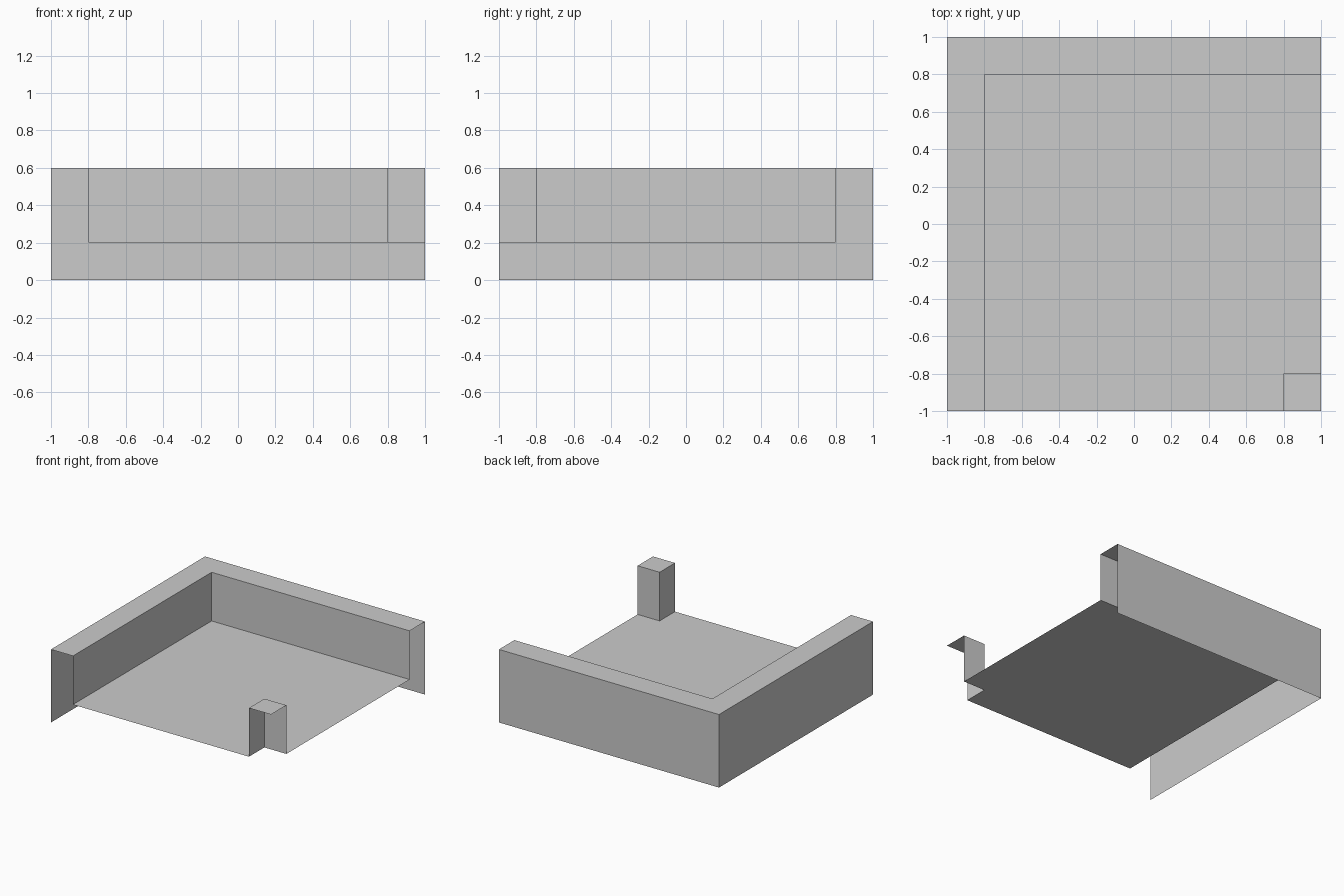
import bpy
import bmesh

if "Cube" in bpy.data.objects:
    bpy.data.objects.remove(bpy.data.objects["Cube"])

FLOOR_Z, TOP_Z = 0.2, 0.6


def l_path(inset, z):
    """L-shaped line along the left and back sides, moved in towards the front right corner."""
    return [(-1 + inset, -1, z), (-1 + inset, 1 - inset, z), (1, 1 - inset, z)]


def swept_sheet(name, profile):
    """Sweep an open (inset, z) profile round the L, leaving the ends open."""
    bm = bmesh.new()
    rows = [[bm.verts.new(p) for p in l_path(t, z)] for t, z in profile]
    for a, b in zip(rows, rows[1:]):
        for i in range(2):
            bm.faces.new((a[i], b[i], b[i + 1], a[i + 1]))
    # Close the collapsed corner and merge flat mitred faces
    bmesh.ops.remove_doubles(bm, verts=bm.verts[:], dist=0.0001)
    bmesh.ops.dissolve_limit(bm, angle_limit=0.01, verts=bm.verts[:], edges=bm.edges[:])
    mesh = bpy.data.meshes.new(name)
    bm.to_mesh(mesh)
    bm.free()
    obj = bpy.data.objects.new(name, mesh)
    bpy.context.collection.objects.link(obj)
    return obj


# Two joined walls: outer face, flat top, inner face
swept_sheet("corner_wall", [(0, 0), (0, TOP_Z), (0.2, TOP_Z), (0.2, FLOOR_Z)])

# Raised floor, notched round the post
swept_sheet("floor", [(0.2, FLOOR_Z), (1.8, FLOOR_Z)])

# Front right post: two inner faces and a top
swept_sheet("corner_post", [(1.8, FLOOR_Z), (1.8, TOP_Z), (2, TOP_Z)])
